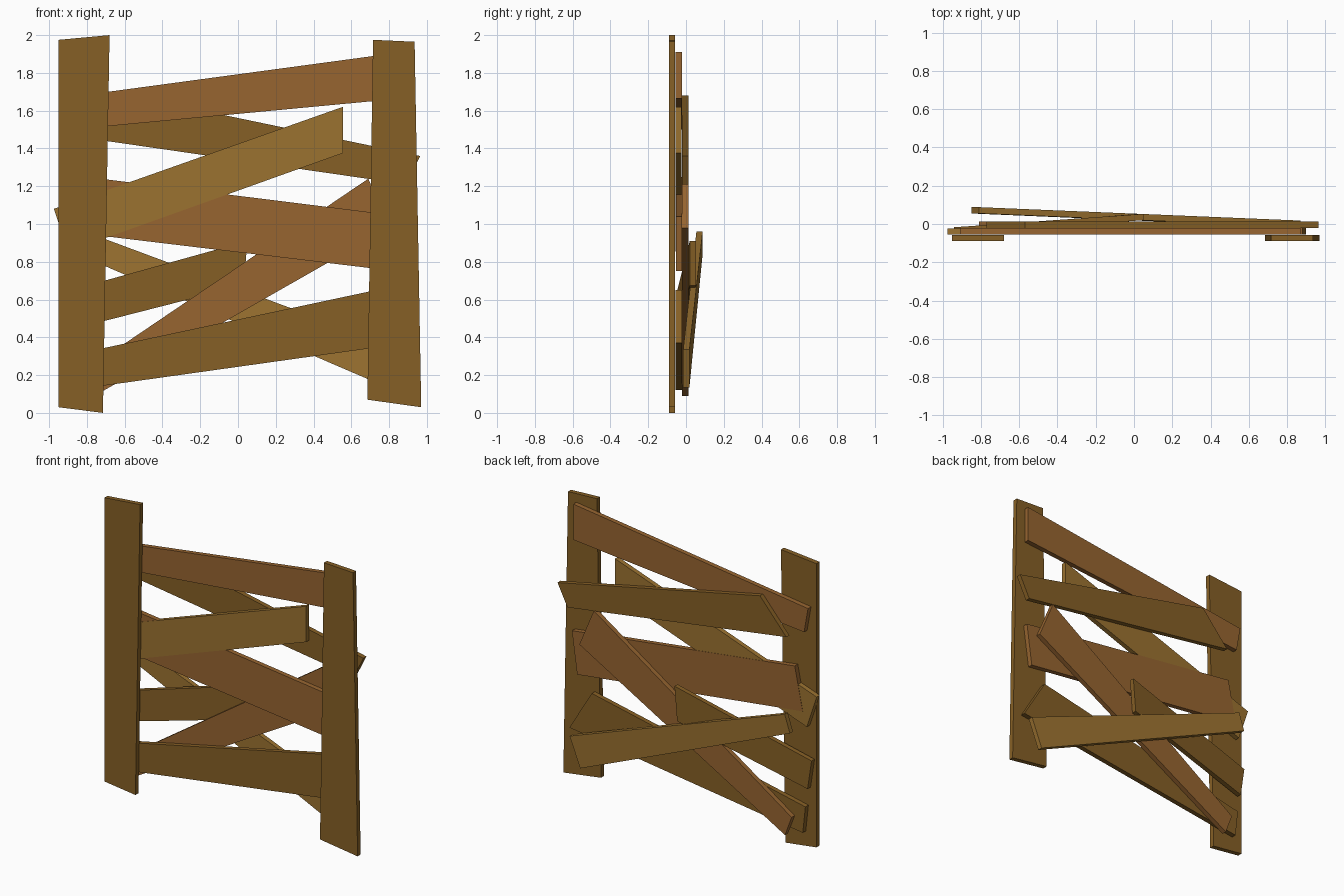
import bpy, bmesh

if "Cube" in bpy.data.objects:
    bpy.data.objects.remove(bpy.data.objects["Cube"])

def material(name, rgb):
    m = bpy.data.materials.new(name)
    m.diffuse_color = (*rgb, 1)
    m.use_nodes = True
    m.node_tree.nodes["Principled BSDF"].inputs["Base Color"].default_value = m.diffuse_color
    return m

DARK = material("dark_wood", (0.24, 0.117, 0.019))
LIGHT = material("light_wood", (0.33, 0.17, 0.03))
RED = material("red_wood", (0.31, 0.13, 0.03))
T = 0.033  # board thickness

def plank(name, mat, corners, y_left, y_right=None):
    """Board from four (x, z) corners: left bottom, right bottom, right top, left top.
    y_left / y_right give the front face depth at each end."""
    y_right = y_left if y_right is None else y_right
    depth = (y_left, y_right, y_right, y_left)
    bm = bmesh.new()
    face = bm.faces.new([bm.verts.new((x, y, z)) for (x, z), y in zip(corners, depth)])
    new = bmesh.ops.extrude_face_region(bm, geom=[face])["geom"]
    bmesh.ops.translate(bm, vec=(0, T, 0),
                        verts=[v for v in new if isinstance(v, bmesh.types.BMVert)])
    bmesh.ops.recalc_face_normals(bm, faces=bm.faces)
    mesh = bpy.data.meshes.new(name)
    bm.to_mesh(mesh)
    bm.free()
    mesh.materials.append(mat)
    ob = bpy.data.objects.new(name, mesh)
    bpy.context.collection.objects.link(ob)

# Upright posts
plank("left_post", DARK, [(-0.95, 0.03), (-0.715, 0), (-0.68, 2), (-0.95, 1.975)], -0.09)
plank("right_post", DARK, [(0.685, 0.07), (0.97, 0.03), (0.935, 1.965), (0.715, 1.975)], -0.09)

# Boards directly behind the posts
plank("top_board", RED, [(-0.88, 1.50), (0.87, 1.665), (0.87, 1.91), (-0.91, 1.67)], -0.055)
plank("rising_board", LIGHT, [(-0.90, 0.855), (0.555, 1.375), (0.555, 1.62), (-0.975, 1.08)], -0.056)
plank("middle_board", RED, [(-0.87, 0.955), (0.84, 0.75), (0.88, 1.04), (-0.81, 1.25)], -0.054)
plank("bottom_board", DARK, [(-0.87, 0.122), (0.90, 0.37), (0.73, 0.65), (-0.89, 0.305)], -0.055)

# Second layer of boards
plank("falling_board", DARK, [(-0.77, 1.45), (0.89, 1.21), (0.965, 1.36), (-0.57, 1.68)], -0.02)
plank("diagonal_board", RED, [(-0.76, 0.09), (0.80, 0.98), (0.69, 1.24), (-0.81, 0.225)], -0.02)

# Leaning boards at the back
plank("short_board", DARK, [(-0.91, 0.435), (0.03, 0.675), (0.05, 0.91), (-0.94, 0.635)], -0.05, 0.02)
plank("rear_board", LIGHT, [(-0.85, 0.84), (0.79, 0.135), (0.87, 0.335), (-0.81, 0.96)], 0.055, -0.015)
